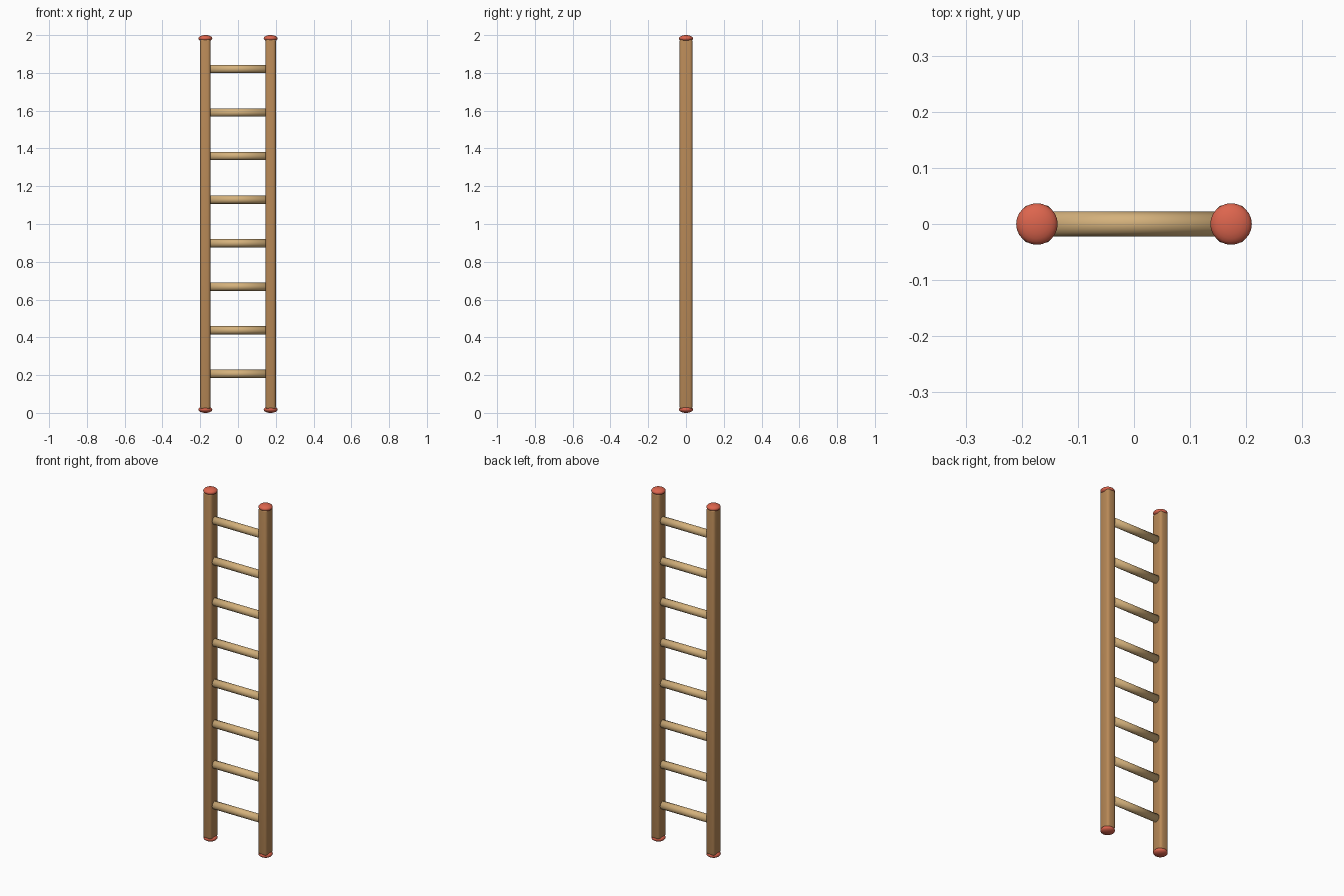
import bpy
import math

if "Cube" in bpy.data.objects:
    bpy.data.objects.remove(bpy.data.objects["Cube"])


def make_material(name, color):
    mat = bpy.data.materials.new(name)
    mat.diffuse_color = (*color, 1.0)
    mat.use_nodes = True
    mat.node_tree.nodes["Principled BSDF"].inputs["Base Color"].default_value = mat.diffuse_color
    return mat


rail_wood = make_material("brown wood", (0.48, 0.25, 0.095))
rung_wood = make_material("tan wood", (0.66, 0.44, 0.20))
cap_red = make_material("red cap", (0.72, 0.13, 0.075))

RAIL_X = 0.173
RUNG_COUNT = 8


def finish(name, mat):
    obj = bpy.context.object
    obj.name = name
    obj.data.materials.append(mat)
    return obj


# Side rails: tall boxes with rounded long edges
def add_rail(name, x):
    bpy.ops.mesh.primitive_cube_add(size=1, location=(x, 0, 1.0))
    rail = finish(name, rail_wood)
    rail.scale = (0.054, 0.068, 1.966)
    bpy.ops.object.transform_apply(location=False, rotation=False, scale=True)
    bevel = rail.modifiers.new("rounded edges", 'BEVEL')
    bevel.width = 0.014
    bevel.segments = 3
    bpy.ops.object.modifier_apply(modifier=bevel.name)
    bpy.ops.object.shade_smooth_by_angle(angle=math.radians(35))


# Flattened ball caps on the rail ends
def add_cap(name, x, z):
    bpy.ops.mesh.primitive_uv_sphere_add(segments=24, ring_count=12,
                                         radius=1, location=(x, 0, z))
    cap = finish(name, cap_red)
    cap.scale = (0.037, 0.037, 0.0175)
    bpy.ops.object.transform_apply(location=False, rotation=False, scale=True)
    bpy.ops.object.shade_smooth()


for side, sign in (("left", -1), ("right", 1)):
    add_rail(side + "_rail", sign * RAIL_X)
    add_cap(side + "_top_cap", sign * RAIL_X, 1.9825)
    add_cap(side + "_bottom_cap", sign * RAIL_X, 0.0175)

# Round rungs, evenly spaced between the rails
for i in range(RUNG_COUNT):
    z = 0.207 + i * 0.2305
    bpy.ops.mesh.primitive_cylinder_add(vertices=16, radius=0.022, depth=0.33,
                                        location=(0, 0, z),
                                        rotation=(0, math.pi / 2, 0))
    finish("rung_%d" % (i + 1), rung_wood)
    bpy.ops.object.shade_smooth()
